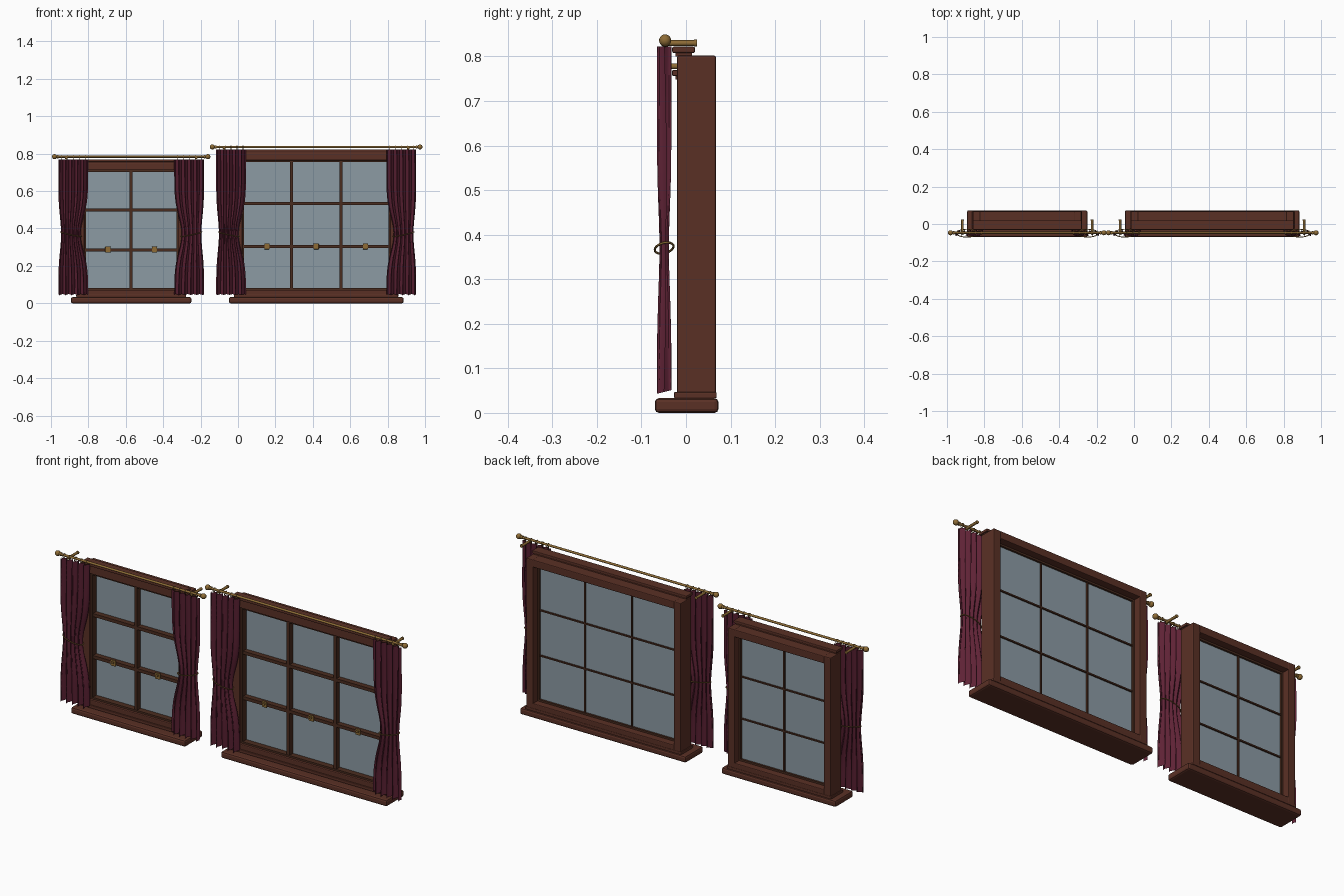
import bpy, bmesh, math
from mathutils import Vector

if "Cube" in bpy.data.objects:
    bpy.data.objects.remove(bpy.data.objects["Cube"])


def material(name, rgb, alpha=1.0):
    lin = [((c / 255 + 0.055) / 1.055) ** 2.4 for c in rgb]
    m = bpy.data.materials.new(name)
    m.diffuse_color = (*lin, alpha)
    m.use_nodes = True
    m.node_tree.nodes["Principled BSDF"].inputs["Base Color"].default_value = m.diffuse_color
    return m


WOOD = material("walnut wood", (90, 48, 37))
SASH_WOOD = material("dark sash wood", (74, 44, 31))
CLOTH = material("burgundy cloth", (94, 34, 53))
BRASS = material("aged brass", (142, 108, 54))
GLASS = material("blue grey glass", (140, 155, 164), 0.75)


def finish(name, bm, mat, smooth=False):
    me = bpy.data.meshes.new(name)
    bm.to_mesh(me)
    bm.free()
    me.materials.append(mat)
    for p in me.polygons:
        p.use_smooth = smooth
    ob = bpy.data.objects.new(name, me)
    bpy.context.collection.objects.link(ob)
    return ob


def box(name, x, y, z, mat, bevel=0.0):
    """Box from (min, max) ranges on each axis."""
    bm = bmesh.new()
    bmesh.ops.create_cube(bm, size=1)
    for v in bm.verts:
        v.co = [(r[0] + r[1]) / 2 + c * (r[1] - r[0]) for r, c in zip((x, y, z), v.co)]
    ob = finish(name, bm, mat)
    if bevel:
        mod = ob.modifiers.new("bevel", 'BEVEL')
        mod.width, mod.segments = bevel, 2
    return ob


def tube(name, points, radius, mat, closed=False):
    cu = bpy.data.curves.new(name, 'CURVE')
    cu.dimensions = '3D'
    cu.bevel_depth, cu.bevel_resolution, cu.use_fill_caps = radius, 2, True
    sp = cu.splines.new('POLY')
    sp.points.add(len(points) - 1)
    for p, co in zip(sp.points, points):
        p.co = (*co, 1)
    sp.use_cyclic_u = closed
    cu.materials.append(mat)
    ob = bpy.data.objects.new(name, cu)
    bpy.context.collection.objects.link(ob)
    return ob


def ball(name, co, radius):
    bm = bmesh.new()
    bmesh.ops.create_uvsphere(bm, u_segments=16, v_segments=10, radius=radius)
    bmesh.ops.translate(bm, verts=bm.verts, vec=Vector(co))
    finish(name, bm, BRASS, True)


def ring(name, centre, a, b, radius, n=16):
    """Closed loop spanned by half-axis vectors a and b."""
    c, a, b = Vector(centre), Vector(a), Vector(b)
    pts = [c + a * math.cos(t * math.tau / n) + b * math.sin(t * math.tau / n) for t in range(n)]
    tube(name, pts, radius, BRASS, True)


ROD_Y = -0.047


def curtain(cx, hw, side, top):
    # Pleated sheet, gathered at the tieback
    cols, rows, folds, tie = 60, 28, 5, 0.37
    bm = bmesh.new()
    grid = []
    for r in range(rows + 1):
        t = r / rows
        z = 0.047 + (top - 0.047) * t
        pinch = math.exp(-((z - tie) / 0.13) ** 2)
        inner, outer = hw - 0.06 + 0.04 * pinch, hw + 0.10 - 0.015 * pinch
        row = []
        for c in range(cols + 1):
            u = c / cols
            wave = math.sin(u * folds * math.tau + 0.4 * math.sin(3 * t))
            y = -0.049 + 0.0165 * wave * (1 - 0.35 * pinch)
            x = inner + (outer - inner) * u + 0.005 * math.sin(u * folds * 2 * math.tau)
            drop = -0.004 * wave if r == 0 else 0
            row.append(bm.verts.new((cx + side * x, y, z - drop)))
        grid.append(row)
    for r in range(rows):
        for c in range(cols):
            q = [grid[r][c], grid[r][c + 1], grid[r + 1][c + 1], grid[r + 1][c]]
            bm.faces.new(q if side > 0 else q[::-1])
    finish("curtain", bm, CLOTH, True)
    # Tieback loop
    ring("tieback", (cx + side * (hw + 0.0325), -0.049, tie), (0.056, 0, side * 0.012),
         (0, 0.021, 0.004), 0.0025, 24)


def window(cx, hw, top, panes):
    def span(a, b):
        return (cx + a, cx + b)

    depth = (-0.02, 0.067)
    op = hw - 0.04                      # half width of the opening
    z0, z1 = 0.072, top - 0.038         # opening height

    # Sill and stool
    box("sill", span(-hw - 0.032, hw + 0.032), (-0.07, 0.073), (0, 0.033), WOOD, 0.009)
    box("stool", span(-hw - 0.004, hw + 0.004), (-0.027, 0.069), (0.033, 0.047), WOOD, 0.003)

    # Outer frame
    for s in (-1, 1):
        xs = sorted((s * op, s * hw))
        box("frame_jamb", span(*xs), depth, (0.04, top), WOOD, 0.004)
    box("frame_bottom", span(-op - 0.004, op + 0.004), depth, (0.04, z0), WOOD, 0.004)
    box("frame_top", span(-op - 0.004, op + 0.004), depth, (z1, top), WOOD, 0.004)

    # Header moulding
    box("header_lower", span(-hw + 0.006, hw - 0.006), (-0.024, 0.014), (top - 0.002, top + 0.008), WOOD)
    box("header_board", span(-hw, hw), (-0.031, 0.02), (top + 0.006, top + 0.02), WOOD, 0.003)

    # Inner sash border
    sash = (-0.008, 0.032)
    for s in (-1, 1):
        box("sash_stile", span(*sorted((s * (op - 0.009), s * op))), sash, (z0, z1), SASH_WOOD)
    for z in (z0, z1 - 0.009):
        box("sash_rail", span(-op, op), sash, (z, z + 0.009), SASH_WOOD)

    # Glass sheet
    bm = bmesh.new()
    bm.faces.new([bm.verts.new((cx + x, 0.022, z)) for x, z in
                  ((-op, z0), (op, z0), (op, z1), (-op, z1))])
    finish("glass", bm, GLASS)

    # Glazing bars: wide in front of the glass, thin behind it
    for half, ys in ((0.008, (-0.006, 0.021)), (0.0035, (0.021, 0.029))):
        for i in range(1, panes):
            x = -op + 2 * op * i / panes
            box("vertical_bar", span(x - half, x + half), ys, (z0, z1), SASH_WOOD)
        for i in (1, 2):
            z = z0 + (z1 - z0) * i / 3
            box("horizontal_bar", span(-op, op), ys, (z - half, z + half), SASH_WOOD)

    # Sash latches on the lower bar
    zl = z0 + (z1 - z0) / 3
    for i in range(panes):
        x = -op + 2 * op * (i + 0.5) / panes
        box("latch_plate", span(x - 0.014, x + 0.014), (-0.011, -0.005), (zl - 0.014, zl + 0.018), BRASS, 0.003)
        tube("latch_knob", [(cx + x, -0.005, zl + 0.006), (cx + x, -0.018, zl + 0.006)], 0.007, BRASS)

    # Curtain rod, finials, brackets
    rz = top + 0.034
    end = hw + 0.12
    tube("curtain_rod", [(cx - end, ROD_Y, rz), (cx + end, ROD_Y, rz)], 0.006, BRASS)
    for s in (-1, 1):
        ball("finial", (cx + s * end, ROD_Y, rz), 0.0135)
        tube("finial_collar", [(cx + s * (end - 0.022), ROD_Y, rz), (cx + s * (end - 0.012), ROD_Y, rz)], 0.009, BRASS)
        bx = cx + s * (hw + 0.057)
        tube("rod_bracket", [(bx, -0.055, rz - 0.006), (bx, 0.02, rz - 0.006)], 0.0065, BRASS)
        tube("bracket_cap", [(bx, 0.018, rz - 0.006), (bx, 0.025, rz - 0.006)], 0.008, BRASS)
        # Curtain rings
        for i in range(5):
            x = cx + s * (hw - 0.044 + 0.032 * i)
            ring("curtain_ring", (x, ROD_Y, rz - 0.003), (0, 0.010, 0), (0, 0, 0.010), 0.0018, 12)
        curtain(cx, hw, s, top + 0.02)


window(-0.571, 0.29, 0.75, 2)
window(0.418, 0.435, 0.802, 3)
